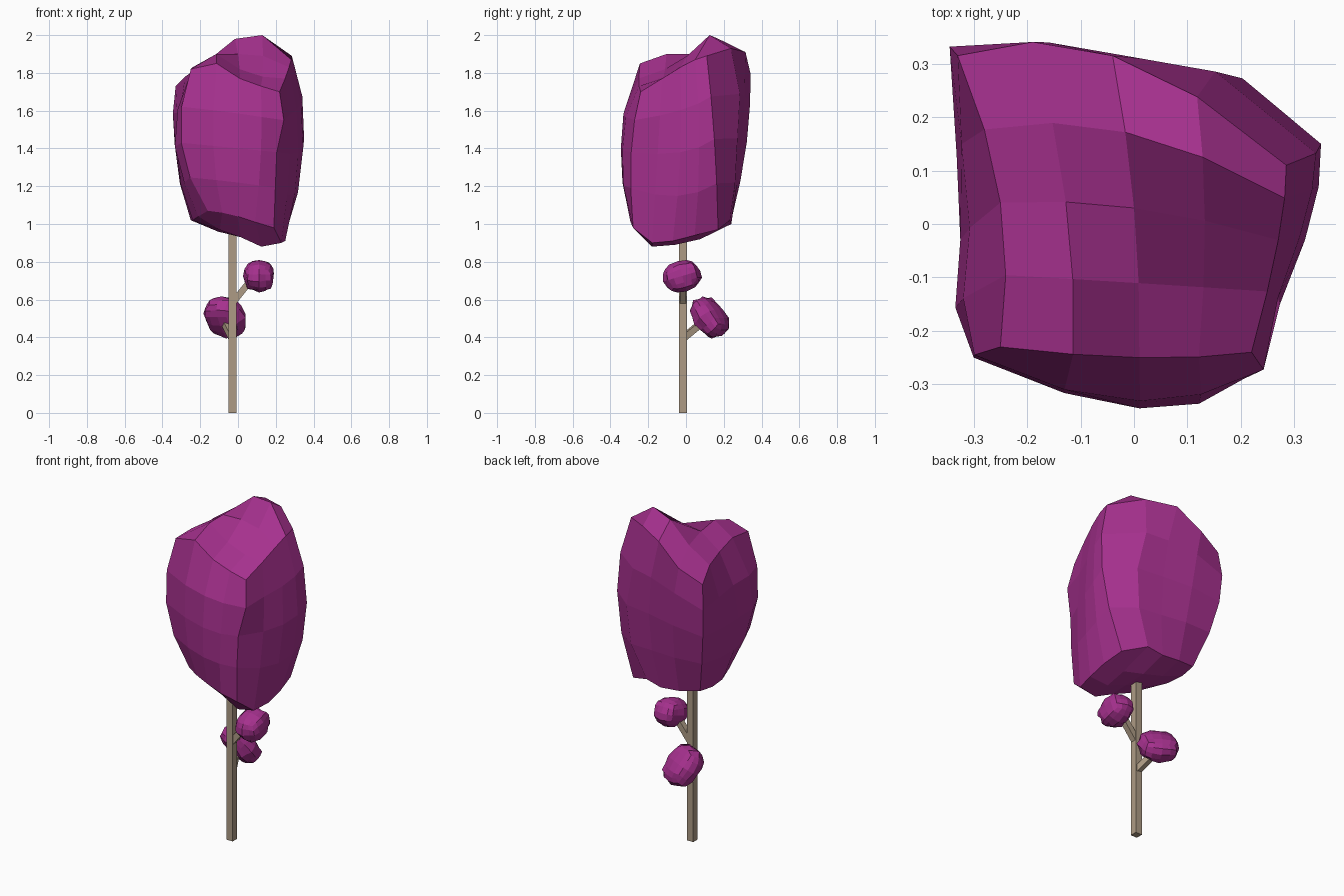
import bpy
import bmesh
import random
from mathutils import Vector, Matrix

cube = bpy.data.objects.get("Cube")
if cube:
    bpy.data.objects.remove(cube, do_unlink=True)


def make_material(name, colour):
    mat = bpy.data.materials.new(name)
    mat.use_nodes = True
    mat.diffuse_color = (*colour, 1)
    mat.node_tree.nodes["Principled BSDF"].inputs["Base Color"].default_value = (*colour, 1)
    return mat


foliage = make_material("purple foliage", (0.38, 0.03, 0.27))
bark = make_material("pale bark", (0.42, 0.33, 0.235))


def finish(name, bm, mat):
    bmesh.ops.recalc_face_normals(bm, faces=bm.faces)
    mesh = bpy.data.meshes.new(name)
    bm.to_mesh(mesh)
    bm.free()
    mesh.materials.append(mat)
    obj = bpy.data.objects.new(name, mesh)
    bpy.context.collection.objects.link(obj)
    return obj


def grid_cube(cuts):
    bm = bmesh.new()
    bmesh.ops.create_cube(bm, size=1)
    bmesh.ops.subdivide_edges(bm, edges=bm.edges[:], cuts=cuts, use_grid_fill=True)
    return bm


# Crown cage: bottom, middle and top layers, rows front to back, points left to right
CAGE = [
    [[(-.16, -.23, 1.07), (0, -.29, 1.04), (.19, -.28, .98)],
     [(-.24, 0, 1.02), (.02, -.04, .91), (.25, -.07, .91)],
     [(-.24, .21, 1.03), (0, .24, 1), (.23, .17, .97)]],
    [[(-.3, -.25, 1.43), (.01, -.345, 1.4), (.205, -.29, 1.38)],
     [(-.325, -.03, 1.4), (0, 0, 1.4), (.32, -.03, 1.38)],
     [(-.335, .32, 1.42), (.04, .295, 1.45), (.35, .15, 1.45)]],
    [[(-.25, -.23, 1.82), (.01, -.25, 1.77), (.22, -.24, 1.7)],
     [(-.25, .04, 1.8), (0, .03, 1.9), (.27, -.03, 1.82)],
     [(-.33, .315, 1.73), (-.04, .315, 1.91), (.285, .11, 1.89)]],
]
# Heights of the uneven crown underside and top, rows front to back
BOTTOM = [
    (1.07, 1.06, 1.04, 1.01, .98),
    (1.04, .97, .93, .88, .9),
    (1.02, .96, .93, .89, .91),
    (1.02, .97, .94, .92, .94),
    (1.03, 1.01, 1, 1.02, .97),
]
TOP = [
    (1.82, 1.85, 1.77, 1.73, 1.7),
    (1.83, 1.9, 1.82, 1.78, 1.77),
    (1.8, 1.89, 1.9, 1.89, 1.83),
    (1.78, 1.87, 1.98, 2, 1.87),
    (1.73, 1.8, 1.91, 1.93, 1.89),
]
# Local lumps as (column, row, level): sideways push
LUMPS = {
    (3, 4, 0): (-.02, .015), (3, 4, 1): (0, .03), (3, 4, 2): (0, .035), (3, 4, 3): (-.03, .045),
    (0, 1, 2): (-.02, 0), (0, 1, 3): (-.02, 0), (4, 0, 3): (.03, 0),
    (1, 0, 3): (0, -.015), (2, 0, 3): (0, -.015), (3, 0, 3): (0, -.01),
}


def weights(t):
    # Quadratic blend through three evenly spaced points
    return (2 * (t - .5) * (t - 1), 4 * t * (1 - t), 2 * t * (t - .5))


def build_crown():
    bm = grid_cube(3)
    for vert in bm.verts:
        u, v, w = (c + .5 for c in vert.co)
        column, row_id, level = (round(c * 4) for c in (u, v, w))
        point = Vector((*LUMPS.get((column, row_id, level), (0, 0)), 0))
        for layer, a in zip(CAGE, weights(w)):
            for row, b in zip(layer, weights(v)):
                for corner, c in zip(row, weights(u)):
                    point += Vector(corner) * a * b * c
        for heights, cap in ((BOTTOM, 0), (TOP, 4)):
            if level == cap:
                point.z = heights[row_id][column]
        vert.co = point
    return finish("crown", bm, foliage)


def build_tuft(name, centre, radii, direction, seed):
    # Rounded, slightly irregular leaf clump with its second radius along direction
    rng = random.Random(seed)
    bm = grid_cube(3)
    turn = Vector(direction).to_track_quat("Y", "Z").to_matrix()
    for vert in bm.verts:
        ball = vert.co.normalized()
        shape = ball.lerp(vert.co * 2, .12) * rng.uniform(.93, 1.06)
        vert.co = turn @ Vector(s * r for s, r in zip(shape, radii)) + Vector(centre)
    return finish(name, bm, foliage)


def build_beam(name, start, end, width):
    # Square wooden bar between two points
    start, end = Vector(start), Vector(end)
    axis = end - start
    bm = bmesh.new()
    bmesh.ops.create_cube(bm, size=1)
    turn = Matrix() if axis.x == axis.y == 0 else axis.to_track_quat("Z", "Y").to_matrix().to_4x4()
    place = Matrix.Translation((start + end) / 2) @ turn
    bm.transform(place @ Matrix.Diagonal((width, width, axis.length, 1)))
    return finish(name, bm, bark)


build_crown()
build_beam("trunk", (-.03, -.016, 0), (-.03, -.016, 1.1), .042)
build_beam("upper_branch", (-.03, -.016, .58), (.09, -.016, .73), .034)
build_beam("lower_branch", (-.03, -.01, .4), (-.075, .1, .49), .034)
build_tuft("upper_tuft", (.112, -.02, .725), (.082, .102, .081), (0, .95, .28), 3)
build_tuft("lower_tuft", (-.068, .125, .505), (.115, .075, .122), (.35, .7, .6), 8)
